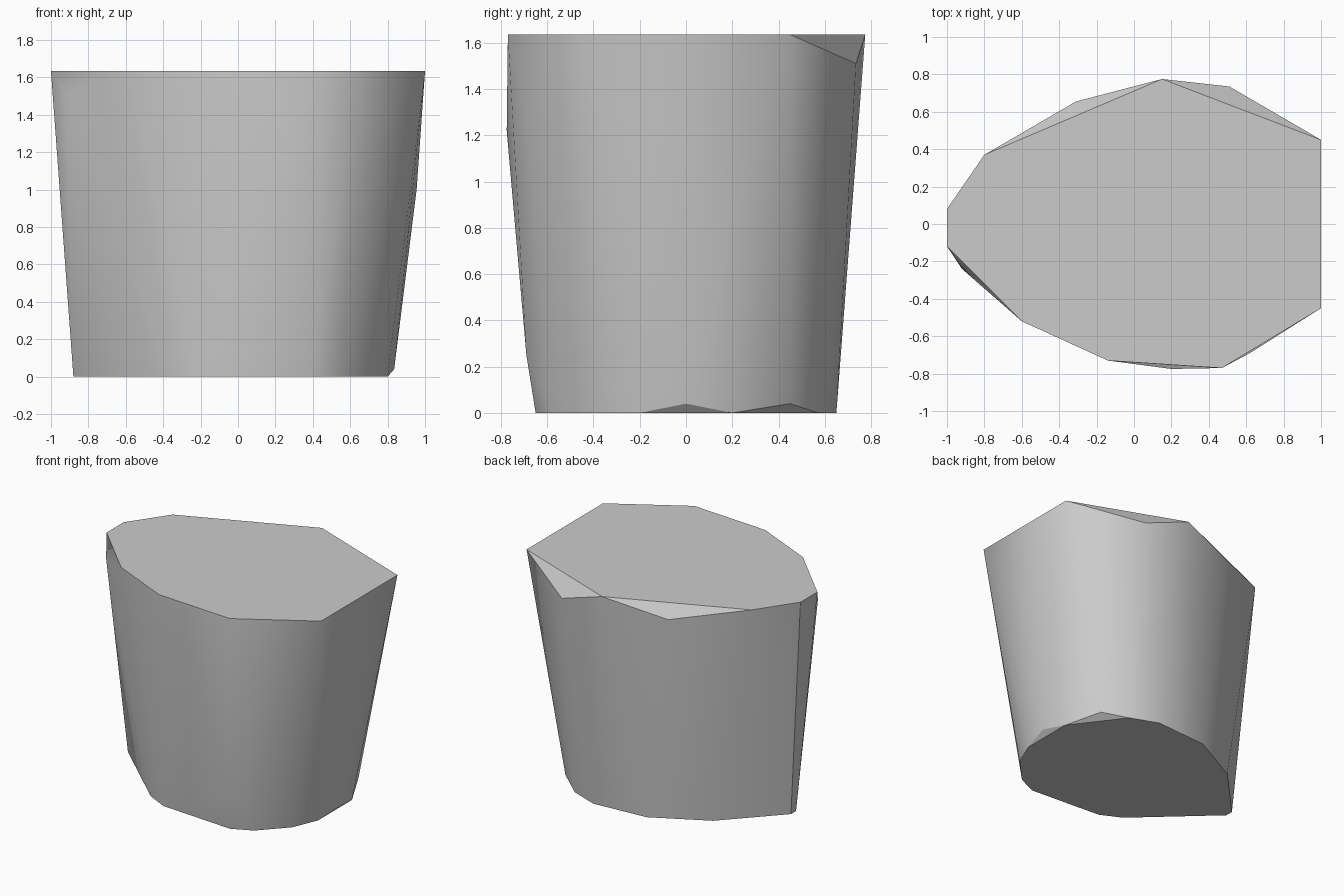
import bpy, bmesh, math

cube = bpy.data.objects.get("Cube")
if cube:
    bpy.data.objects.remove(cube, do_unlink=True)

HEIGHT = 1.635

# Rim and base outlines, counter-clockwise
top_outline = [(1, 0.45), (0.15, 0.775), (-0.8, 0.37), (-1, 0.08), (-1, -0.12),
               (-0.6, -0.52), (-0.14, -0.73), (0.47, -0.77), (1, -0.45)]
base_outline = [(0.8, -0.2), (0.8, 0.2), (0.52, 0.57), (0.31, 0.65), (-0.11, 0.62),
                (-0.51, 0.41), (-0.88, 0.02), (-0.88, -0.04), (-0.35, -0.53),
                (-0.19, -0.61), (0.39, -0.65), (0.54, -0.58), (0.72, -0.39)]
# Corners that chip the rim and base or swell the wall
rim_chips = [(0.51, 0.735, 1.51), (-0.31, 0.655, 1.54), (-0.92, -0.24, 1.51)]
base_chips = [(0.835, 0, 0.04), (0.68, 0.45, 0.04)]
wall_swells = [(0.2, -0.775, 1.22), (0.62, -0.69, 1.3), (0.42, -0.69, 0.25),
               (0.955, 0, 1.0)]

# Solid block wrapped tightly around all corners
bm = bmesh.new()
corners = [(x, y, HEIGHT) for x, y in top_outline]
corners += [(x, y, 0) for x, y in base_outline]
for corner in corners + rim_chips + base_chips + wall_swells:
    bm.verts.new(corner)
hull = bmesh.ops.convex_hull(bm, input=bm.verts)
loose = [v for v in bm.verts if not v.link_faces]
bmesh.ops.delete(bm, geom=loose, context='VERTS')
# Merge the flat cap and floor into single faces
bmesh.ops.dissolve_limit(bm, angle_limit=math.radians(0.5),
                         verts=bm.verts, edges=bm.edges)
bmesh.ops.recalc_face_normals(bm, faces=bm.faces)

mesh = bpy.data.meshes.new("tapered_block")
bm.to_mesh(mesh)
bm.free()
block = bpy.data.objects.new("tapered_block", mesh)
bpy.context.collection.objects.link(block)

# Plain grey
grey = bpy.data.materials.new("plain_grey")
grey.use_nodes = True
colour = (0.6, 0.6, 0.6, 1)
grey.diffuse_color = colour
grey.node_tree.nodes["Principled BSDF"].inputs["Base Color"].default_value = colour
mesh.materials.append(grey)

# Soft wall with crisp rim and base
bpy.ops.object.select_all(action='DESELECT')
block.select_set(True)
bpy.context.view_layer.objects.active = block
bpy.ops.object.shade_smooth_by_angle(angle=math.radians(30))
